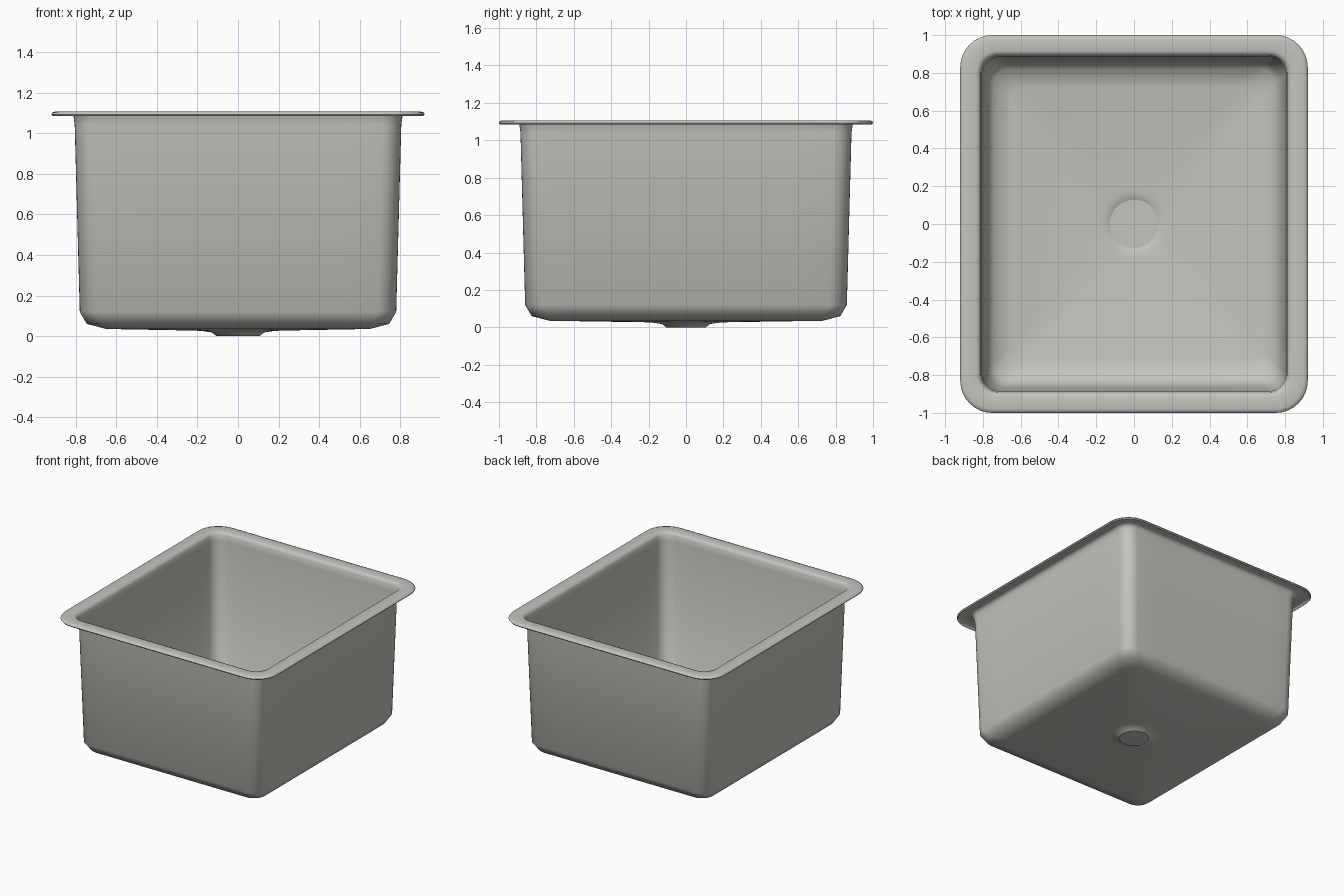
import bpy
import bmesh
from math import cos, sin, pi

cube = bpy.data.objects.get("Cube")
if cube:
    bpy.data.objects.remove(cube, do_unlink=True)

steel = bpy.data.materials.new("brushed steel")
steel.use_nodes = True
colour = (0.56, 0.55, 0.51, 1)
steel.diffuse_color = colour
steel.node_tree.nodes["Principled BSDF"].inputs["Base Color"].default_value = colour

HALF_X, HALF_Y = 0.92, 1.0
ARC, SIDE = 8, 8            # segments per corner and per straight side
COUNT = 4 * (ARC + SIDE)


def rounded_ring(inset, z, radius):
    """Rounded rectangle, counter-clockwise from the +x +y corner."""
    cx, cy = HALF_X - inset - radius, HALF_Y - inset - radius
    corners = [(cx, cy), (-cx, cy), (-cx, -cy), (cx, -cy)]
    points = []
    for i, (x, y) in enumerate(corners):
        arc = []
        for k in range(ARC + 1):
            a = (i + k / ARC) * pi / 2
            arc.append((x + radius * cos(a), y + radius * sin(a), z))
        points += arc
        a = (i + 1) * pi / 2
        nx, ny = corners[(i + 1) % 4]
        end = (nx + radius * cos(a), ny + radius * sin(a))
        x0, y0, _ = arc[-1]
        for k in range(1, SIDE):
            t = k / SIDE
            points.append((x0 + (end[0] - x0) * t, y0 + (end[1] - y0) * t, z))
    return points


def round_ring(radius, z):
    """Circle whose points line up with the rounded rectangles."""
    points = []
    for k in range(COUNT):
        a = pi / 4 + 2 * pi * (k - ARC / 2) / COUNT
        points.append((radius * cos(a), radius * sin(a), z))
    return points


def make_object(name, rings, cap=False):
    bm = bmesh.new()
    loops = [[bm.verts.new(p) for p in ring] for ring in rings]
    for a, b in zip(loops, loops[1:]):
        for i in range(COUNT):
            j = (i + 1) % COUNT
            bm.faces.new((a[i], a[j], b[j], b[i]))
    if cap:
        bm.faces.new(loops[-1])
    mesh = bpy.data.meshes.new(name)
    bm.to_mesh(mesh)
    bm.free()
    mesh.materials.append(steel)
    obj = bpy.data.objects.new(name, mesh)
    bpy.context.collection.objects.link(obj)
    bpy.ops.object.select_all(action="DESELECT")
    obj.select_set(True)
    bpy.context.view_layer.objects.active = obj
    bpy.ops.object.shade_smooth_by_angle(angle=pi / 3)
    return obj


# Pressed sheet: rolled rim, tapered walls, rounded foot (inset, height, corner)
sheet = [
    (0.006, 1.085, 0.165), (0.0, 1.093, 0.17), (0.004, 1.102, 0.17),
    (0.02, 1.107, 0.155), (0.085, 1.107, 0.11), (0.1, 1.102, 0.1),
    (0.109, 1.085, 0.095), (0.115, 1.04, 0.095), (0.14, 0.12, 0.095),
    (0.175, 0.06, 0.095), (0.27, 0.035, 0.08),
]
# Shallow funnel and drain collar (radius, height)
drain = [(0.21, 0.027), (0.17, 0.024), (0.13, 0.018), (0.105, 0.0)]
make_object("sink_basin", [rounded_ring(*r) for r in sheet] + [round_ring(*r) for r in drain])

# Flat plate closing the drain
make_object("drain_plate", [round_ring(0.128, 0.019), round_ring(0.06, 0.019)], cap=True)
